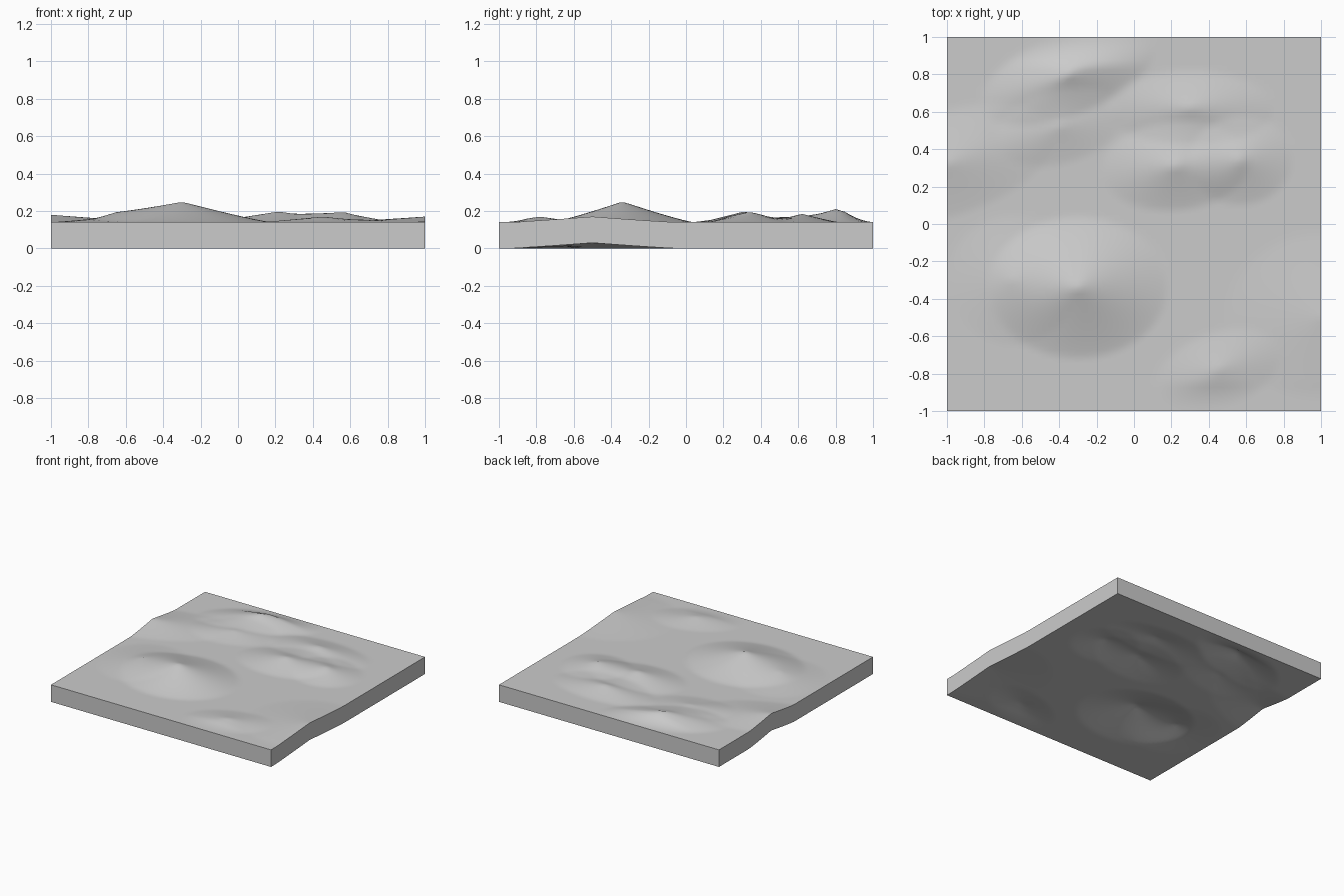
import bpy, bmesh, math

old = bpy.data.objects.get("Cube")
if old:
    bpy.data.objects.remove(old, do_unlink=True)

THICKNESS = 0.14

# Hills: centre x, centre y, height, radius along, radius across, heading in degrees
HILLS = [
    (-0.30, -0.34, 0.11, 0.48, 0.38, 0),     # main peak
    (-0.65, -0.30, 0.03, 0.35, 0.35, 0),     # shoulder of the peak
    (0.22, 0.31, 0.058, 0.40, 0.24, 5),      # middle ridge
    (0.57, 0.34, 0.05, 0.28, 0.24, 5),
    (-0.35, 0.80, 0.07, 0.50, 0.22, 22),     # back ridge
    (-1.00, 0.32, 0.04, 0.60, 0.28, 18),     # side ridge
    (-0.40, 0.52, 0.03, 0.35, 0.20, 15),
    (0.30, 0.62, 0.045, 0.45, 0.20, 0),
    (1.00, -0.50, 0.03, 0.50, 0.45, 0),      # edge swell
    (0.45, -0.78, 0.03, 0.35, 0.20, 20),     # front ripple
]


def height(x, y):
    total = 0.0
    for cx, cy, h, along, across, heading in HILLS:
        a = math.radians(heading)
        dx, dy = x - cx, y - cy
        u = (dx * math.cos(a) + dy * math.sin(a)) / along
        v = (dy * math.cos(a) - dx * math.sin(a)) / across
        total += h * max(0.0, 1 - math.hypot(u, v)) ** 1.15
    # The front and back edges stay level
    return total * min(1.0, (1 - abs(y)) / 0.15)


# One light grey material
grey = bpy.data.materials.new("light grey")
grey.use_nodes = True
colour = (0.6, 0.6, 0.6, 1)
grey.diffuse_color = colour
grey.node_tree.nodes["Principled BSDF"].inputs["Base Color"].default_value = colour

# Terrain tile: a grid extruded into a slab, then both faces follow the hills
bm = bmesh.new()
bmesh.ops.create_grid(bm, x_segments=80, y_segments=80, size=1)
sheet = bm.faces[:]
extruded = bmesh.ops.extrude_face_region(bm, geom=sheet, use_keep_orig=True)
for item in extruded["geom"]:
    if isinstance(item, bmesh.types.BMVert):
        item.co.z = THICKNESS
for vert in bm.verts:
    vert.co.z += height(vert.co.x, vert.co.y)
bmesh.ops.recalc_face_normals(bm, faces=bm.faces[:])

mesh = bpy.data.meshes.new("terrain_tile")
bm.to_mesh(mesh)
bm.free()
mesh.materials.append(grey)
tile = bpy.data.objects.new("terrain_tile", mesh)
bpy.context.collection.objects.link(tile)

bpy.ops.object.select_all(action='DESELECT')
tile.select_set(True)
bpy.context.view_layer.objects.active = tile
bpy.ops.object.shade_smooth_by_angle(angle=math.radians(40))
